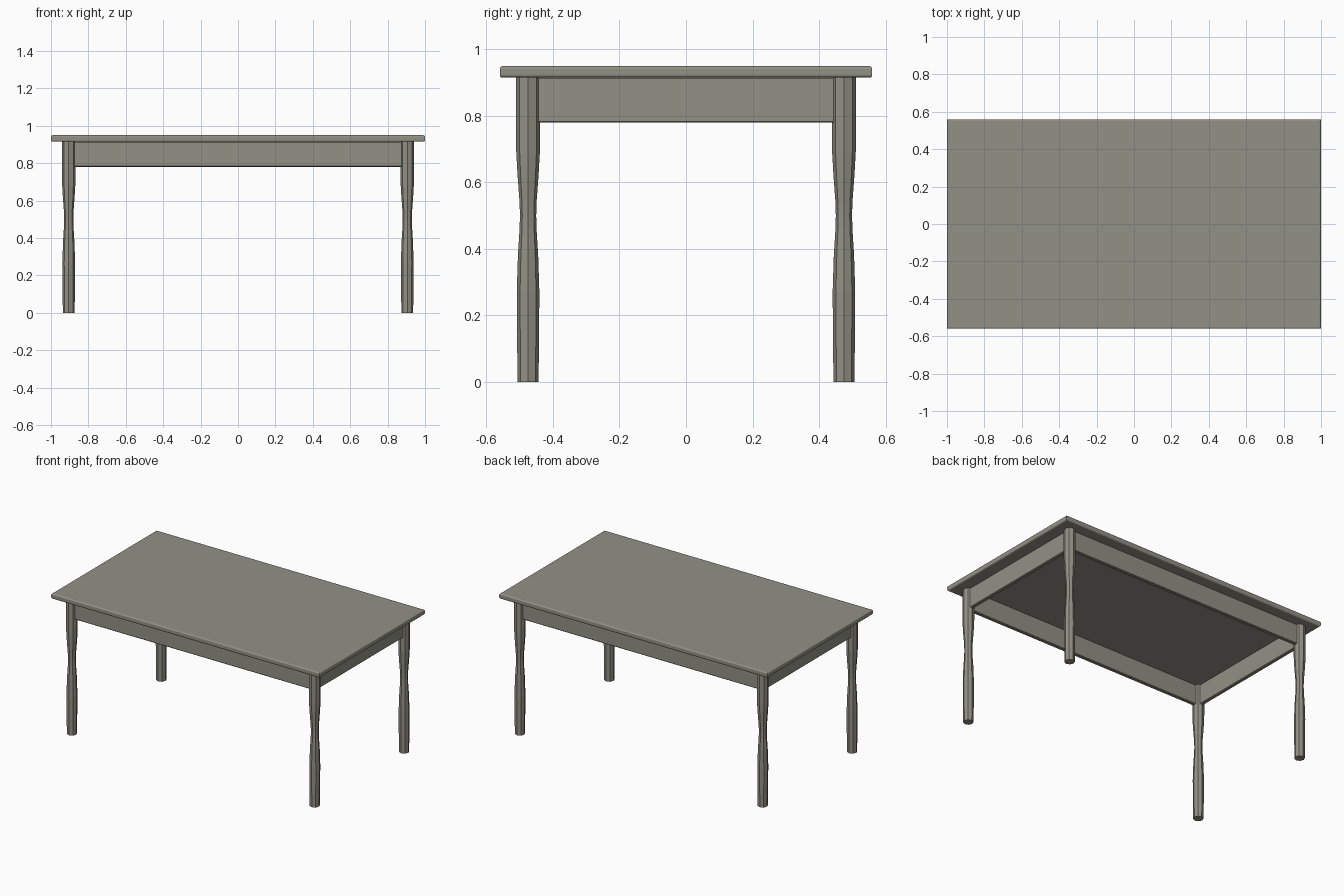
import bpy, bmesh, math

if "Cube" in bpy.data.objects:
    bpy.data.objects.remove(bpy.data.objects["Cube"])

mat = bpy.data.materials.new("grey_wood")
mat.diffuse_color = (0.29, 0.285, 0.235, 1)
mat.use_nodes = True
mat.node_tree.nodes["Principled BSDF"].inputs["Base Color"].default_value = mat.diffuse_color


def add_object(name, bm):
    bmesh.ops.recalc_face_normals(bm, faces=bm.faces)
    mesh = bpy.data.meshes.new(name)
    bm.to_mesh(mesh)
    bm.free()
    mesh.materials.append(mat)
    obj = bpy.data.objects.new(name, mesh)
    bpy.context.collection.objects.link(obj)
    return obj


def box(name, lo, hi, bevel, segments):
    bm = bmesh.new()
    bmesh.ops.create_cube(bm, size=1)
    for v in bm.verts:
        v.co = [lo[i] if v.co[i] < 0 else hi[i] for i in range(3)]
    # round only the horizontal edges
    edges = [e for e in bm.edges if abs(e.verts[0].co.z - e.verts[1].co.z) < 1e-6]
    bmesh.ops.bevel(bm, geom=edges, offset=bevel, segments=segments,
                    profile=0.5, affect='EDGES')
    return add_object(name, bm)


# (height, radius) outline of an eight-sided leg
LEG = [(0, 0.0315), (0.13, 0.033), (0.27, 0.034), (0.38, 0.0305), (0.46, 0.0255),
       (0.50, 0.0245), (0.54, 0.0255), (0.62, 0.0315), (0.69, 0.0355),
       (0.75, 0.036), (0.917, 0.036)]


def leg(name, x, y, sides=8):
    bm = bmesh.new()
    rings = [[bm.verts.new((x + r * math.cos(math.tau * i / sides),
                            y + r * math.sin(math.tau * i / sides), z))
              for i in range(sides)] for z, r in LEG]
    for a, b in zip(rings, rings[1:]):
        for i in range(sides):
            j = (i + 1) % sides
            bm.faces.new((a[i], a[j], b[j], b[i]))
    bm.faces.new(rings[0])
    bm.faces.new(rings[-1])
    return add_object(name, bm)


LX, LY, T = 0.905, 0.475, 0.0125   # leg centres, half apron thickness

# table top
box("table_top", (-1, -0.56, 0.915), (1, 0.56, 0.95), 0.009, 3)

# legs
for sx, side in ((-1, "left"), (1, "right")):
    for sy, end in ((-1, "front"), (1, "back")):
        leg(f"{end}_{side}_leg", sx * LX, sy * LY)

# aprons between the legs
for s, name in ((-1, "front"), (1, "back")):
    box(f"{name}_apron", (-LX, s * LY - T, 0.78), (LX, s * LY + T, 0.916), 0.004, 1)
for s, name in ((-1, "left"), (1, "right")):
    box(f"{name}_apron", (s * LX - T, -LY, 0.78), (s * LX + T, LY, 0.916), 0.004, 1)
